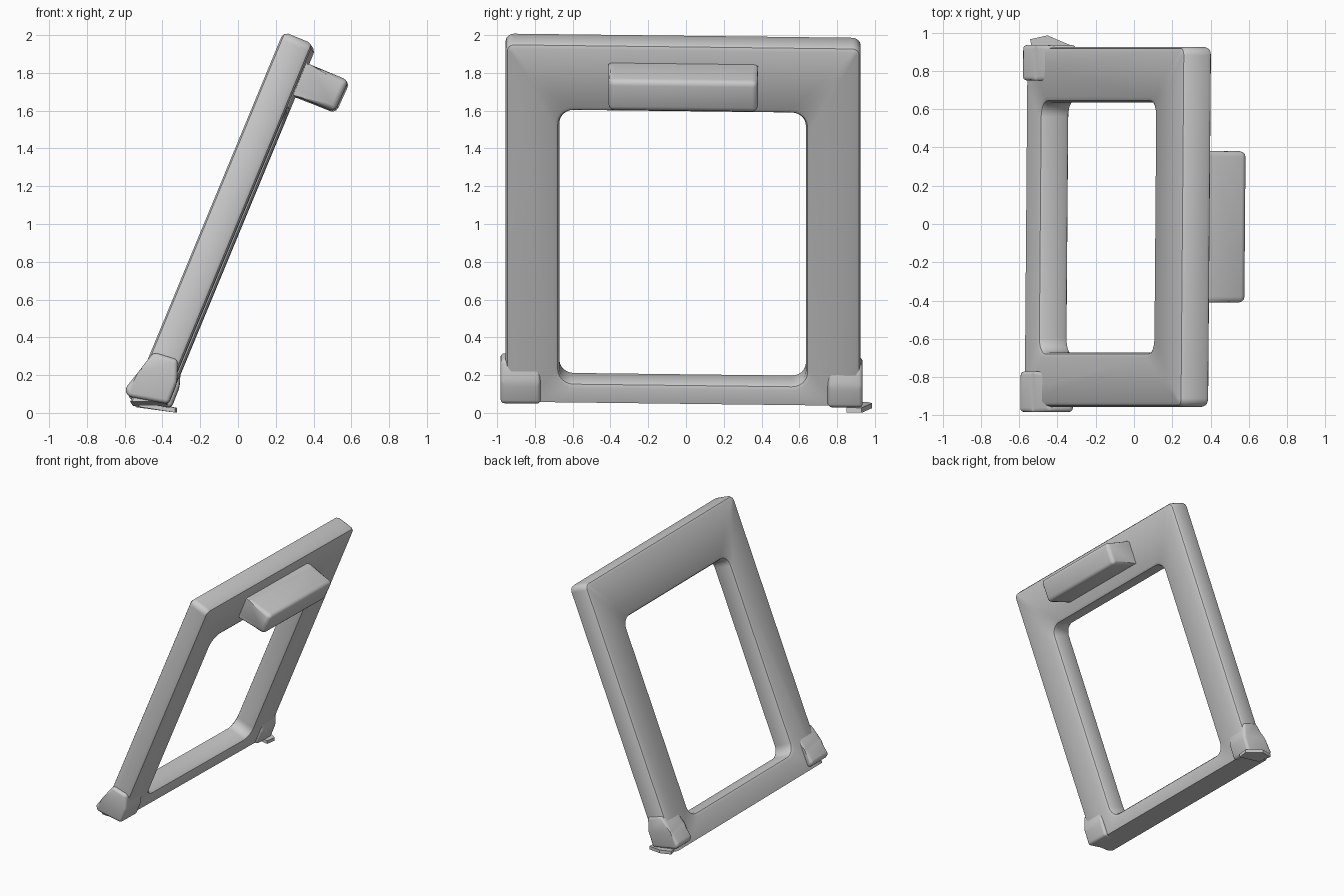
import bpy, bmesh
from math import sin, cos, pi, radians
from mathutils import Vector

if "Cube" in bpy.data.objects:
    bpy.data.objects.remove(bpy.data.objects["Cube"])

LEAN = radians(22.5)
ORIGIN = Vector((-0.077, 0, 1.0))
ALONG = Vector((sin(LEAN), 0, cos(LEAN)))
NORMAL = Vector((cos(LEAN), 0, -sin(LEAN)))


def finish(bm, name, smooth=35):
    # Slight skew shared by every part, then smooth shading
    for v in bm.verts:
        v.co.z -= 0.012 * v.co.y
        v.co.x += 0.008 * v.co.y
    bmesh.ops.recalc_face_normals(bm, faces=bm.faces)
    mesh = bpy.data.meshes.new(name)
    bm.to_mesh(mesh)
    bm.free()
    obj = bpy.data.objects.new(name, mesh)
    bpy.context.collection.objects.link(obj)
    bpy.ops.object.select_all(action='DESELECT')
    obj.select_set(True)
    bpy.context.view_layer.objects.active = obj
    bpy.ops.object.shade_smooth_by_angle(angle=radians(smooth))
    return obj


def rounded_rect(y0, y1, v0, v1, r, steps=6):
    pts = []
    for k, (cy, cv) in enumerate([(y1 - r, v1 - r), (y0 + r, v1 - r),
                                  (y0 + r, v0 + r), (y1 - r, v0 + r)]):
        for i in range(steps + 1):
            a = (k + i / steps) * pi / 2
            pts.append((cy + r * cos(a), cv + r * sin(a)))
    return pts


def outer(d):
    return rounded_rect(-0.955 + d, 0.925 - d, -1.2 + d, 1.055 - d, 0.045 - d)


def opening(d):
    return rounded_rect(-0.67 - d, 0.635 + d, -0.885 - d, 0.67 + d, 0.075 + d)


def prism(name, profile, y0, y1, bevel, segments=3):
    bm = bmesh.new()
    a = [bm.verts.new((x, y0, z)) for x, z in profile]
    b = [bm.verts.new((x, y1, z)) for x, z in profile]
    bm.faces.new(a)
    bm.faces.new(b[::-1])
    for i in range(len(a)):
        j = (i + 1) % len(a)
        bm.faces.new((a[j], a[i], b[i], b[j]))
    bmesh.ops.bevel(bm, geom=bm.edges[:], offset=bevel, segments=segments,
                    profile=0.5, affect='EDGES', clamp_overlap=True)
    return finish(bm, name)


# Leaning frame: softened rectangular section swept round a rounded opening
t, b, m = 0.085, 0.028, 0.009
section = [(outer, b, t), (outer, m, t - m), (outer, 0, t - b),
           (outer, 0, b - t), (outer, m, m - t), (outer, b, -t),
           (opening, b, -t), (opening, m, m - t), (opening, 0, b - t),
           (opening, 0, t - b), (opening, m, t - m), (opening, b, t)]
bm = bmesh.new()
rings = []
for shape, d, h in section:
    rings.append([bm.verts.new(ORIGIN + ALONG * v + NORMAL * h + Vector((0, y, 0)))
                  for y, v in shape(d)])
for i, ring in enumerate(rings):
    nxt = rings[(i + 1) % len(rings)]
    for j in range(len(ring)):
        k = (j + 1) % len(ring)
        bm.faces.new((ring[j], ring[k], nxt[k], nxt[j]))

# Level cut along the bottom of the frame
bmesh.ops.bisect_plane(bm, geom=bm.verts[:] + bm.edges[:] + bm.faces[:],
                       plane_co=(0, 0, 0.048), plane_no=(0, 0, 1), clear_inner=True)
bmesh.ops.holes_fill(bm, edges=[e for e in bm.edges if e.is_boundary], sides=0)
finish(bm, "frame")

# Flared feet at the two bottom corners
foot = [(-0.44, 0.31), (-0.52, 0.205), (-0.592, 0.115), (-0.575, 0.075),
        (-0.36, 0.035), (-0.315, 0.15), (-0.31, 0.27)]
prism("foot_left", foot, -0.982, -0.77, 0.03)
prism("foot_right", foot, 0.75, 0.935, 0.03)

# Handle block projecting from the top bar
block = [(0.30, 1.875), (0.385, 1.84), (0.59, 1.755), (0.515, 1.59),
         (0.30, 1.675), (0.23, 1.71)]
prism("handle_block", block, -0.41, 0.38, 0.03)

# Thin torn flap under the right foot
bm = bmesh.new()
outline = [(-0.53, 0.85, 0.06), (-0.55, 0.965, 0.06), (-0.46, 0.985, 0.055),
           (-0.33, 0.93, 0.03), (-0.34, 0.85, 0.03)]
low = [bm.verts.new((x, y, z - 0.018)) for x, y, z in outline]
top = [bm.verts.new((x, y, z + 0.008)) for x, y, z in outline]
bm.faces.new(low)
bm.faces.new(top[::-1])
for i in range(len(low)):
    j = (i + 1) % len(low)
    bm.faces.new((low[j], low[i], top[i], top[j]))
finish(bm, "bottom_flap", 20)
